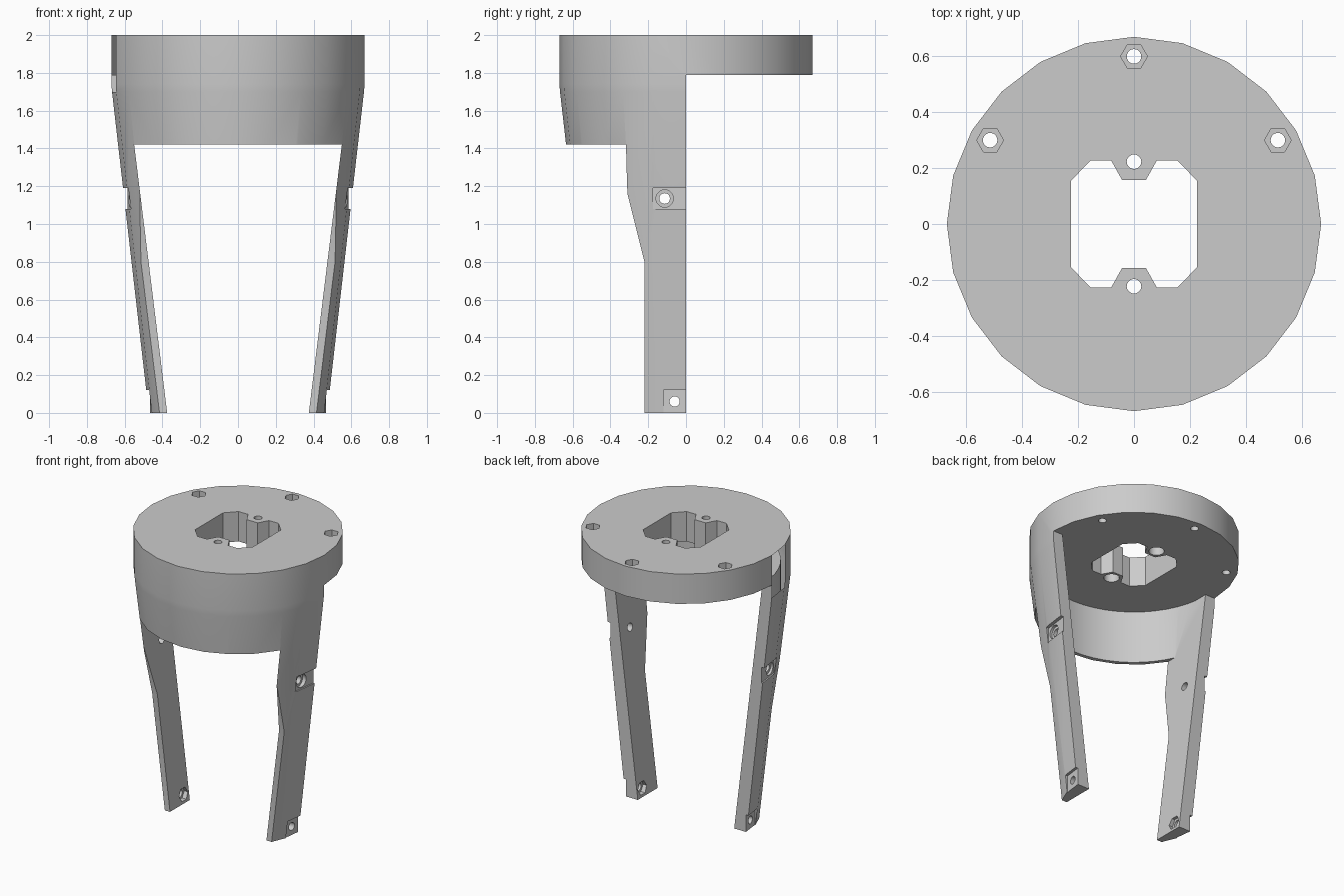
import bpy, bmesh, math

cube = bpy.data.objects.get("Cube")
if cube:
    bpy.data.objects.remove(cube, do_unlink=True)

grey = bpy.data.materials.new("plain_grey")
grey.use_nodes = True
grey.diffuse_color = (0.6, 0.6, 0.6, 1)
grey.node_tree.nodes["Principled BSDF"].inputs["Base Color"].default_value = (0.6, 0.6, 0.6, 1)

SIDES = 24
SHELL_Z = 1.42      # lower rim of the front shell
PLATE_Z = 1.79      # underside of the top plate


def finish(name, bm):
    bmesh.ops.recalc_face_normals(bm, faces=bm.faces)
    mesh = bpy.data.meshes.new(name)
    bm.to_mesh(mesh)
    bm.free()
    obj = bpy.data.objects.new(name, mesh)
    bpy.context.collection.objects.link(obj)
    mesh.materials.append(grey)
    return obj


def prism(name, pts, axis, lo, hi):
    """Extrude a 2D outline along one axis."""
    place = {"x": lambda a, b, t: (t, a, b),
             "y": lambda a, b, t: (a, t, b),
             "z": lambda a, b, t: (a, b, t)}[axis]
    bm = bmesh.new()
    low = [bm.verts.new(place(a, b, lo)) for a, b in pts]
    high = [bm.verts.new(place(a, b, hi)) for a, b in pts]
    bm.faces.new(low)
    bm.faces.new(high)
    for i in range(len(pts)):
        j = (i + 1) % len(pts)
        bm.faces.new((low[i], low[j], high[j], high[i]))
    return finish(name, bm)


def ring(n, r, cx=0, cy=0):
    return [(cx + r * math.cos(math.tau * i / n), cy + r * math.sin(math.tau * i / n))
            for i in range(n)]


def lathe(name, profile):
    """Stack of rings closed by flat caps."""
    bm = bmesh.new()
    rows = [[bm.verts.new((x, y, z)) for x, y in ring(SIDES, r)] for r, z in profile]
    for a, b in zip(rows, rows[1:]):
        for i in range(SIDES):
            j = (i + 1) % SIDES
            bm.faces.new((a[i], a[j], b[j], b[i]))
    bm.faces.new(rows[0])
    bm.faces.new(rows[-1])
    return finish(name, bm)


def boolean(obj, cutter, operation="DIFFERENCE"):
    mod = obj.modifiers.new("cut", "BOOLEAN")
    mod.operation = operation
    mod.solver = "EXACT"
    mod.object = cutter
    bpy.ops.object.select_all(action="DESELECT")
    bpy.context.view_layer.objects.active = obj
    obj.select_set(True)
    bpy.ops.object.modifier_apply(modifier=mod.name)
    bpy.data.objects.remove(cutter, do_unlink=True)


def slab(top):
    """Space between the two leaning flat inner leg faces."""
    def inner(z):
        return 0.375 + 0.123 * z
    return prism("slab", [(-inner(-0.1), -0.1), (inner(-0.1), -0.1),
                          (inner(top), top), (-inner(top), top)], "y", -1, 1)


# Outer body: straight collar above a tapered cone
body = lathe("mount_body", [(0.472, 0), (0.667, 1.7), (0.67, 1.74), (0.67, 2)])

# Open the back below the plate
boolean(body, prism("back", [(-1, 0), (1, 0), (1, 1), (-1, 1)], "z", -0.1, PLATE_Z))

# Trim the front so only two legs remain below the shell
boolean(body, prism("front", [(-1, SHELL_Z), (-0.32, SHELL_Z), (-0.31, 1.16),
                              (-0.22, 0.8), (-0.22, -0.1), (-1, -0.1)], "x", -1, 1))
boolean(body, slab(SHELL_Z))

# Hollow the shell under the plate
cavity = prism("cavity", ring(48, 0.605), "z", 1.38, PLATE_Z)
boolean(cavity, slab(1.9), "INTERSECT")
boolean(body, cavity)

# Central opening with a tab at front and back
quarter = [(0.225, 0.155), (0.155, 0.228), (0.082, 0.228), (0.043, 0.158)]
half = quarter + [(-x, y) for x, y in reversed(quarter)]
boolean(body, prism("opening", half + [(-x, -y) for x, y in half], "z", 1.5, 2.1))

# Tab screw holes, widened from below
for y in (-0.223, 0.223):
    boolean(body, prism("tab_hole", ring(20, 0.026, 0, y), "z", 1.5, 2.1))
    boolean(body, prism("tab_bore", ring(20, 0.05, 0, y), "z", 1.5, 1.87))

# Plate screw holes with hexagonal nut pockets
for x, y in ((0, 0.6), (0.515, 0.3), (-0.515, 0.3)):
    boolean(body, prism("plate_hole", ring(20, 0.026, x, y), "z", 1.5, 2.1))
    boolean(body, prism("nut_pocket", ring(6, 0.048, x, y), "z", 1.94, 2.1))

# Leg recesses, screw holes and bores on both sides
for s in (-1, 1):
    def leg_x(a, b):
        return sorted((s * a, s * b))
    boolean(body, prism("upper_recess", [(s * 0.587, 0.01), (s * 0.563, -0.175),
                                         (s * 0.9, -0.175), (s * 0.9, 0.01)], "z", 1.08, 1.19))
    boolean(body, prism("lower_recess", [(s * 0.468, 0.01), (s * 0.452, -0.12),
                                         (s * 0.9, -0.12), (s * 0.9, 0.01)], "z", -0.1, 0.12))
    boolean(body, prism("upper_hole", ring(20, 0.028, -0.113, 1.135), "x", *leg_x(0.3, 0.9)))
    boolean(body, prism("upper_bore", ring(20, 0.046, -0.113, 1.135), "x", *leg_x(0.55, 0.9)))
    boolean(body, prism("lower_hole", ring(20, 0.027, -0.06, 0.06), "x", *leg_x(0.2, 0.9)))
    boolean(body, prism("lower_nut", ring(6, 0.048, -0.06, 0.06), "x", *leg_x(0.2, 0.41)))

bpy.ops.object.select_all(action="DESELECT")
bpy.context.view_layer.objects.active = body
body.select_set(True)
bpy.ops.object.shade_smooth_by_angle(angle=math.radians(20))
